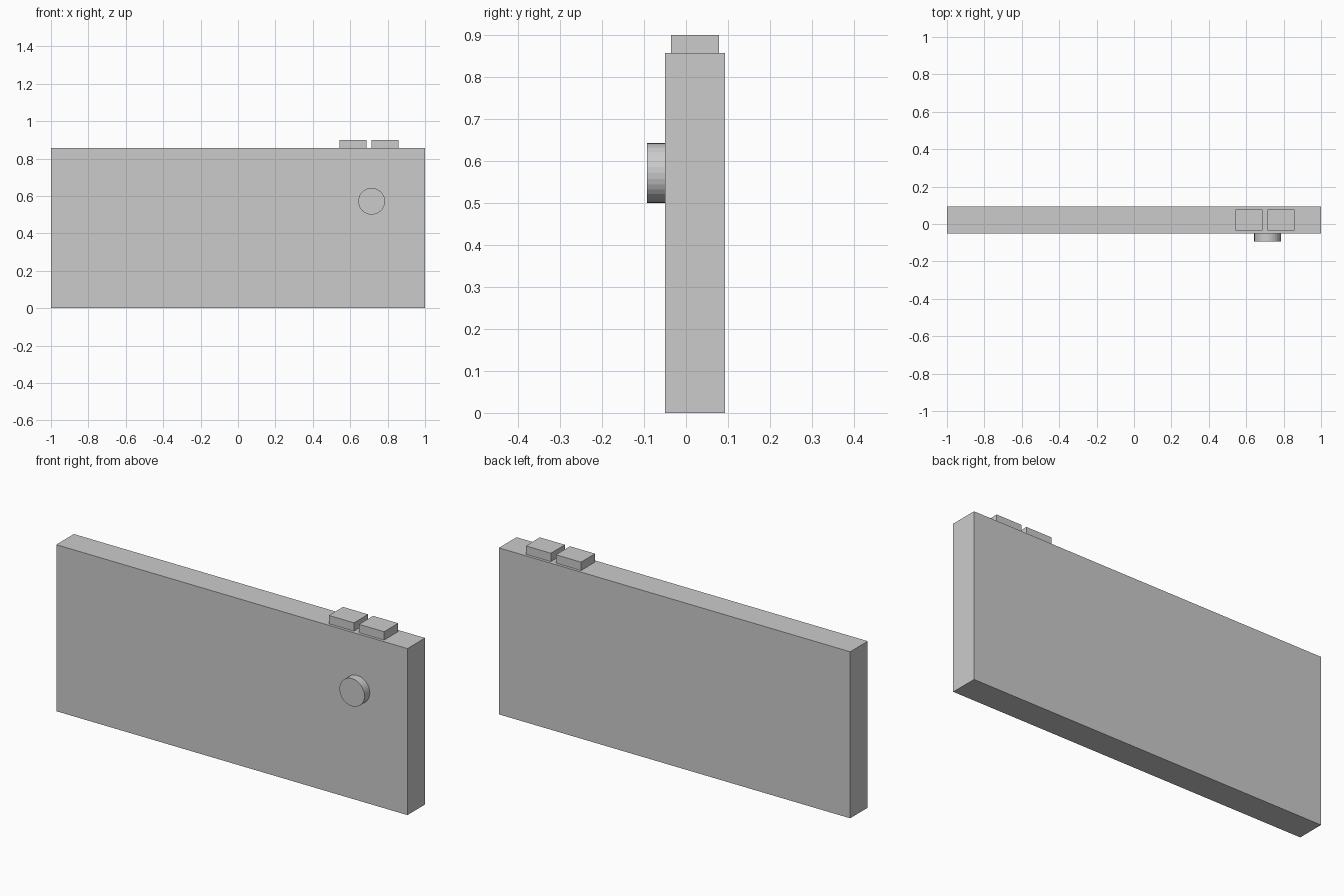
import bpy
import math

if "Cube" in bpy.data.objects:
    bpy.data.objects.remove(bpy.data.objects["Cube"])

U = 1 / 7                       # base module of the design
BACK, FRONT = 0.093, -0.05      # body faces in y
TOP = 6 * U
RAISE = 0.043                   # how far the buttons and knob stand out
MID_Y = (BACK + FRONT) / 2


def box(name, x, y, z):
    """Box from (min, max) ranges."""
    bpy.ops.mesh.primitive_cube_add(size=1, location=[sum(r) / 2 for r in (x, y, z)])
    ob = bpy.context.object
    ob.name = name
    ob.scale = [r[1] - r[0] for r in (x, y, z)]
    bpy.ops.object.transform_apply(location=False, rotation=False, scale=True)
    return ob


# Main slab
box("body", (-1, 1), (FRONT, BACK), (0, TOP))

# Two push buttons on the top edge
for name, x in (("left_button", 3.8 * U), ("right_button", 5 * U)):
    box(name, (x, x + U), (MID_Y - 0.4 * U, MID_Y + 0.4 * U), (TOP, TOP + RAISE))

# Round knob on the front face
bpy.ops.mesh.primitive_cylinder_add(
    vertices=32, radius=U / 2, depth=RAISE,
    location=(5 * U, FRONT - RAISE / 2, 4 * U), rotation=(math.pi / 2, 0, 0))
bpy.context.object.name = "front_knob"
